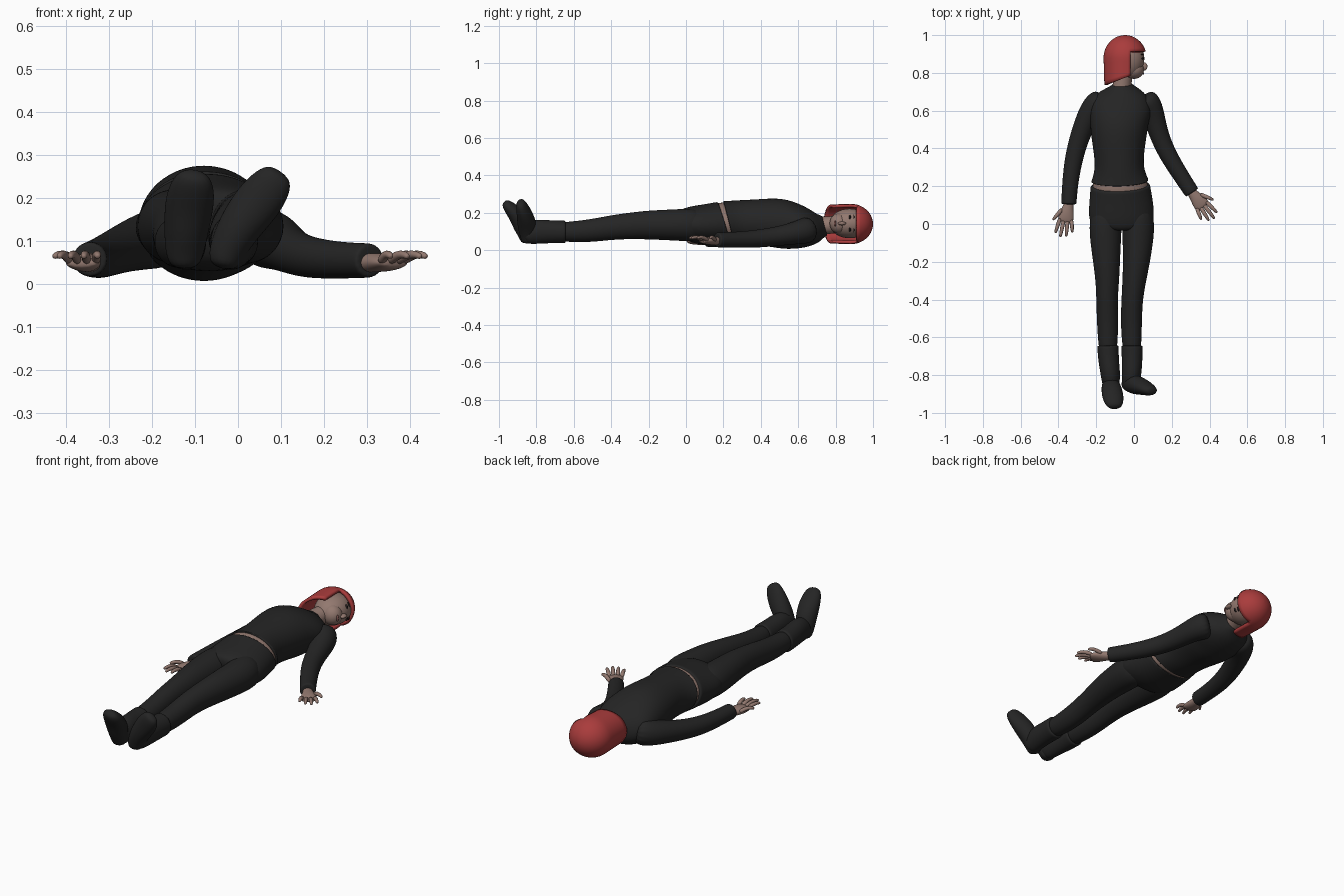
import bpy, bmesh, math
from mathutils import Vector


def material(name, rgb):
    m = bpy.data.materials.new(name)
    m.diffuse_color = (*rgb, 1)
    return m


BLACK = material("black cloth", (0.018, 0.018, 0.018))
SKIN = material("skin", (0.29, 0.19, 0.16))
RED = material("red hair", (0.40, 0.045, 0.045))
DARK = material("dark eye", (0.02, 0.015, 0.015))
LIP = material("lip", (0.20, 0.09, 0.08))


def finish(name, bm, mat, levels=0):
    bmesh.ops.recalc_face_normals(bm, faces=bm.faces[:])
    for f in bm.faces:
        f.smooth = True
    me = bpy.data.meshes.new(name)
    bm.to_mesh(me)
    bm.free()
    me.materials.append(mat)
    ob = bpy.data.objects.new(name, me)
    bpy.context.collection.objects.link(ob)
    if levels:
        sub = ob.modifiers.new("smooth", 'SUBSURF')
        sub.levels = sub.render_levels = levels
    return ob


def loft(name, rings, mat, up=(0, 0, 1), shear=0, n=16, levels=2):
    """Closed body through elliptical rings (x, y, z, width radius, depth radius)."""
    bm = bmesh.new()
    up = Vector(up)
    pts = [Vector(r[:3]) for r in rings]
    loops = []
    for i, r in enumerate(rings):
        t = (pts[min(i + 1, len(pts) - 1)] - pts[max(i - 1, 0)]).normalized()
        s = t.cross(up).normalized()
        u = s.cross(t)
        loop = []
        for k in range(n):
            a = 2 * math.pi * k / n
            p = pts[i] + (s * r[3] * math.cos(a) + u * r[4] * math.sin(a)) * 1.025
            p.y -= shear * (p.z - pts[i].z)
            loop.append(bm.verts.new(p))
        loops.append(loop)
    for a, b in zip(loops, loops[1:]):
        for k in range(n):
            bm.faces.new((a[k], a[(k + 1) % n], b[(k + 1) % n], b[k]))
    bm.faces.new(loops[0])
    bm.faces.new(loops[-1])
    return finish(name, bm, mat, levels)


def ball(name, centre, radii, mat):
    bm = bmesh.new()
    bmesh.ops.create_uvsphere(bm, u_segments=28, v_segments=18, radius=1)
    for v in bm.verts:
        v.co = Vector([c + r * q for c, r, q in zip(centre, radii, v.co)])
    return finish(name, bm, mat)


# Sweater body, bare waist and trouser seat
loft("sweater", [
    (-.06, .745, .13, .045, .05), (-.06, .735, .13, .055, .055),
    (-.06, .715, .13, .085, .065), (-.06, .685, .128, .135, .09),
    (-.065, .63, .13, .163, .115), (-.078, .56, .14, .156, .133),
    (-.08, .49, .142, .15, .136), (-.08, .40, .147, .136, .124),
    (-.078, .31, .148, .126, .119), (-.076, .25, .149, .142, .114),
    (-.075, .228, .149, .152, .113), (-.075, .225, .149, .152, .113)], BLACK, shear=.25)
loft("bare_waist", [
    (-.075, .28, .148, .115, .105), (-.075, .25, .148, .132, .108),
    (-.073, .20, .147, .150, .107), (-.072, .16, .146, .14, .09)], SKIN, shear=.25)
loft("trouser_seat", [
    (-.073, .206, .146, .156, .112), (-.073, .203, .146, .157, .112),
    (-.07, .15, .140, .164, .108), (-.067, .08, .133, .172, .105),
    (-.066, .02, .131, .172, .096), (-.066, -.03, .131, .14, .075)], BLACK, shear=.25)

# Trouser legs: centre line per side, shared radii
LEG = [(.10, .132, .078, .085), (.0, .135, .087, .087), (-.1, .135, .08, .081),
       (-.2, .135, .071, .077), (-.3, .130, .062, .070), (-.4, .121, .056, .065),
       (-.5, .105, .056, .061), (-.6, .098, .053, .056), (-.70, .098, .045, .048)]
LEG_X = {"left": (-.14, -.152, -.15, -.145, -.141, -.143, -.141, -.138, -.138),
         "right": (.01, .024, .02, .013, .001, -.010, -.014, -.013, -.01)}
for side, xs in LEG_X.items():
    loft(side + "_leg", [(x, *r) for x, r in zip(xs, LEG)], BLACK)

# Boots: shaft plus upturned foot
SHAFT = [(-.643, .098, .056, .059), (-.647, .098, .057, .060), (-.72, .098, .054, .060),
         (-.79, .101, .052, .066), (-.84, .09, .047, .06), (-.872, .075, .036, .042)]
SHAFT_X = {"left": (-.138, -.138, -.135, -.125, -.122, -.122),
           "right": (-.010, -.010, -.01, -.012, -.018, -.022)}
FOOT = {"left": [(-.125, -.85, .035, .030, .030), (-.125, -.85, .07, .045, .040),
                 (-.12, -.868, .13, .052, .055), (-.113, -.905, .19, .058, .045),
                 (-.105, -.95, .235, .050, .032), (-.10, -.972, .26, .028, .018)],
        "right": [(-.035, -.85, .035, .030, .030), (-.03, -.845, .07, .042, .040),
                  (.0, -.848, .13, .050, .053), (.045, -.862, .19, .057, .043),
                  (.083, -.88, .238, .048, .030), (.10, -.887, .262, .028, .018)]}
for side in FOOT:
    loft(side + "_boot_shaft", [(x, *r) for x, r in zip(SHAFT_X[side], SHAFT)], BLACK)
    loft(side + "_boot_foot", FOOT[side], BLACK, up=(0, -1, 0))

# Sleeves
SLEEVE_R = (.075, .066, .056, .050, .047, .042, .040, .039)
ARM = {"left": [(-.15, .665, .115), (-.218, .62, .10), (-.262, .53, .085), (-.298, .43, .07),
                (-.322, .33, .06), (-.338, .22, .058), (-.345, .108, .058), (-.345, .104, .058)],
       "right": [(.04, .67, .115), (.088, .625, .10), (.110, .55, .085), (.137, .46, .07),
                 (.177, .37, .06), (.242, .265, .055), (.306, .168, .055), (.308, .165, .055)]}
for side, path in ARM.items():
    loft(side + "_sleeve", [(*p, r, r) for p, r in zip(path, SLEEVE_R)], BLACK)


# Hands, palm up with the thumb outwards
def hand(side, wrist, forward, thumb_side):
    f, s = Vector(forward).normalized(), Vector(thumb_side).normalized()

    def at(a, b, h=0):
        return tuple(Vector(wrist) + f * a + s * b + Vector((0, 0, h)))

    loft(side + "_palm", [(*at(-.03, 0), .024, .022), (*at(.01, 0), .026, .022),
                          (*at(.05, .002), .040, .022), (*at(.085, 0), .042, .017),
                          (*at(.10, 0), .036, .011)], SKIN, n=12)
    fingers = {"thumb": (.03, .028, .098, .066), "index": (.08, .030, .163, .040),
               "middle": (.085, .010, .18, .010), "ring": (.085, -.011, .17, -.020),
               "little": (.078, -.030, .142, -.048)}
    for name, (a0, b0, a1, b1) in fingers.items():
        rings = []
        for t, r in ((0, .012), (.4, .0115), (.8, .0095), (.97, .007), (1, .004)):
            rings.append((*at(a0 + (a1 - a0) * t, b0 + (b1 - b0) * t,
                              .022 * math.sin(math.pi * t * .8)), r, r))
        loft(side + "_" + name + "_finger", rings, SKIN, n=8, levels=1)


hand("left", (-.345, .105, .05), (-.2, -.98, 0), (-.98, .2, 0))
hand("right", (.308, .165, .05), (.61, -.79, 0), (.79, .61, 0))

# Neck and head, face turned to +x
loft("neck", [(-.065, .69, .13, .052, .05), (-.065, .73, .13, .05, .048),
              (-.055, .78, .136, .046, .046), (-.04, .84, .14, .045, .046)], SKIN)
ball("head", (-.035, .875, .143), (.09, .108, .079), SKIN)
ball("jaw", (.0, .818, .143), (.053, .050, .054), SKIN)
ball("nose", (.054, .834, .143), (.017, .022, .010), SKIN)
ball("lips", (.046, .797, .143), (.008, .006, .017), LIP)
for label, dz in (("upper", .031), ("lower", -.031)):
    ball(label + "_eye", (.043, .876, .143 + dz), (.010, .006, .014), DARK)
    ball(label + "_brow", (.041, .897, .143 + dz), (.008, .003, .018), DARK)

# Bobbed hair: dome and straight sides, opened at the face
bm = bmesh.new()
rows = [(.88 + .12 * math.cos(a), math.sin(a))
        for a in [math.pi / 2 * (i + .15) / 10 for i in range(10)]]
rows += [(.88 - .0242 * i, 1 - .006 * i) for i in range(7)]
N = 48
prev = None
for y, k in rows:
    ring = []
    for j in range(N):
        a = 2 * math.pi * j / N
        x = -.047 + .114 * k * math.cos(a)
        z = .140 + .108 * k * math.sin(a)
        low = max(0, (.88 - y) / .145)
        ring.append(bm.verts.new((x, y + .35 * (x + .16) * low, z)))
    if prev:
        for j in range(N):
            bm.faces.new((prev[j], prev[(j + 1) % N], ring[(j + 1) % N], ring[j]))
    else:
        bm.faces.new(ring)
    prev = ring
opening = [f for f in bm.faces
           if f.calc_center_median().y < .92 and f.calc_center_median().x > -.022]
bmesh.ops.delete(bm, geom=opening, context='FACES')
hair = finish("hair", bm, RED)
shell = hair.modifiers.new("thickness", 'SOLIDIFY')
shell.thickness = .016
shell.offset = -1
